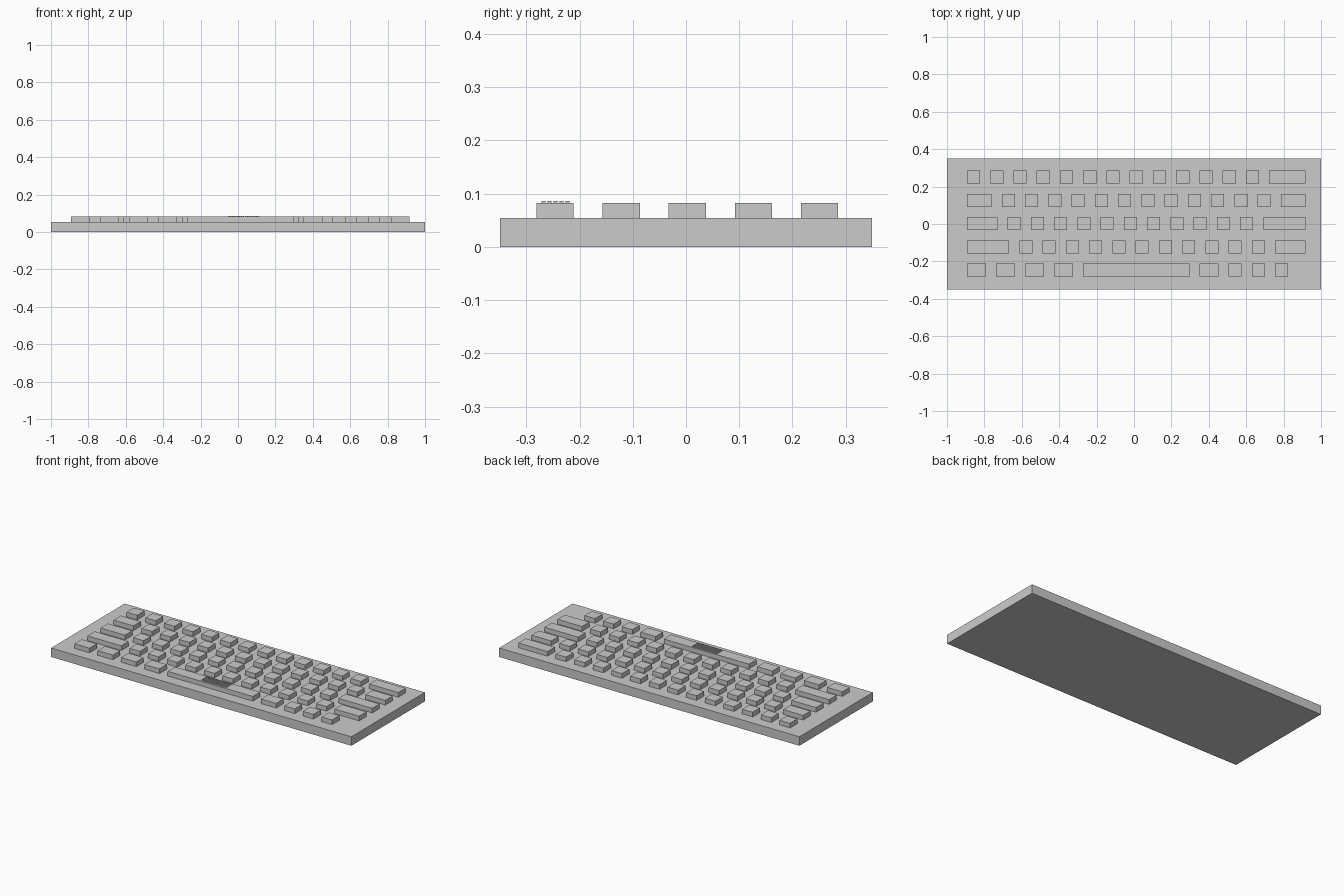
import bpy
import bmesh
from mathutils import Matrix

if "Cube" in bpy.data.objects:
    bpy.data.objects.remove(bpy.data.objects["Cube"], do_unlink=True)

# Single plain colour
grey = bpy.data.materials.new("light grey")
grey.use_nodes = True
grey.diffuse_color = (0.6, 0.6, 0.6, 1)
grey.node_tree.nodes["Principled BSDF"].inputs["Base Color"].default_value = (0.6, 0.6, 0.6, 1)

UNIT = 0.1243       # pitch of a one-unit key
GAP = 0.0545        # space between keys
LEFT = -0.893       # left edge of every row
CASE_TOP = 0.054
KEY_TOP = 0.082


def box(bm, low, high):
    size = [b - a for a, b in zip(low, high)]
    mid = [(a + b) / 2 for a, b in zip(low, high)]
    bmesh.ops.create_cube(bm, size=1, matrix=Matrix.Translation(mid) @ Matrix.Diagonal((*size, 1)))


def make(name, boxes):
    bm = bmesh.new()
    for low, high in boxes:
        box(bm, low, high)
    mesh = bpy.data.meshes.new(name)
    bm.to_mesh(mesh)
    bm.free()
    mesh.materials.append(grey)
    obj = bpy.data.objects.new(name, mesh)
    bpy.context.collection.objects.link(obj)
    return obj


# Case slab
make("case", [((-1, -0.35, 0), (1, 0.35, CASE_TOP))])

# Key rows: widths in key units, from the back row to the front row
rows = {
    "number_row": [1] * 13 + [2],
    "upper_row": [1.5] + [1] * 12 + [1.5],
    "home_row": [1.75] + [1] * 11 + [2.25],
    "lower_row": [2.25] + [1] * 11 + [1.75],
    "space_row": [1.25] * 4 + [5, 1.25] + [1] * 3,
}
for r, (name, widths) in enumerate(rows.items()):
    y = 0.251 - r * UNIT
    x = LEFT
    for k, width in enumerate(widths, 1):
        label = "space_bar" if width == 5 else f"{name}_key_{k}"
        make(label, [((x, y - 0.035, CASE_TOP), (x + width * UNIT - GAP, y + 0.035, KEY_TOP))])
        x += width * UNIT

# Raised grip dots on the space bar
STEP, DOT = 0.0113, 0.008
corners = [(-0.054 + i * STEP, -0.272 + j * STEP) for i in range(15) for j in range(5)]
make("grip_dots", [((x, y, KEY_TOP), (x + DOT, y + DOT, 0.086)) for x, y in corners])
